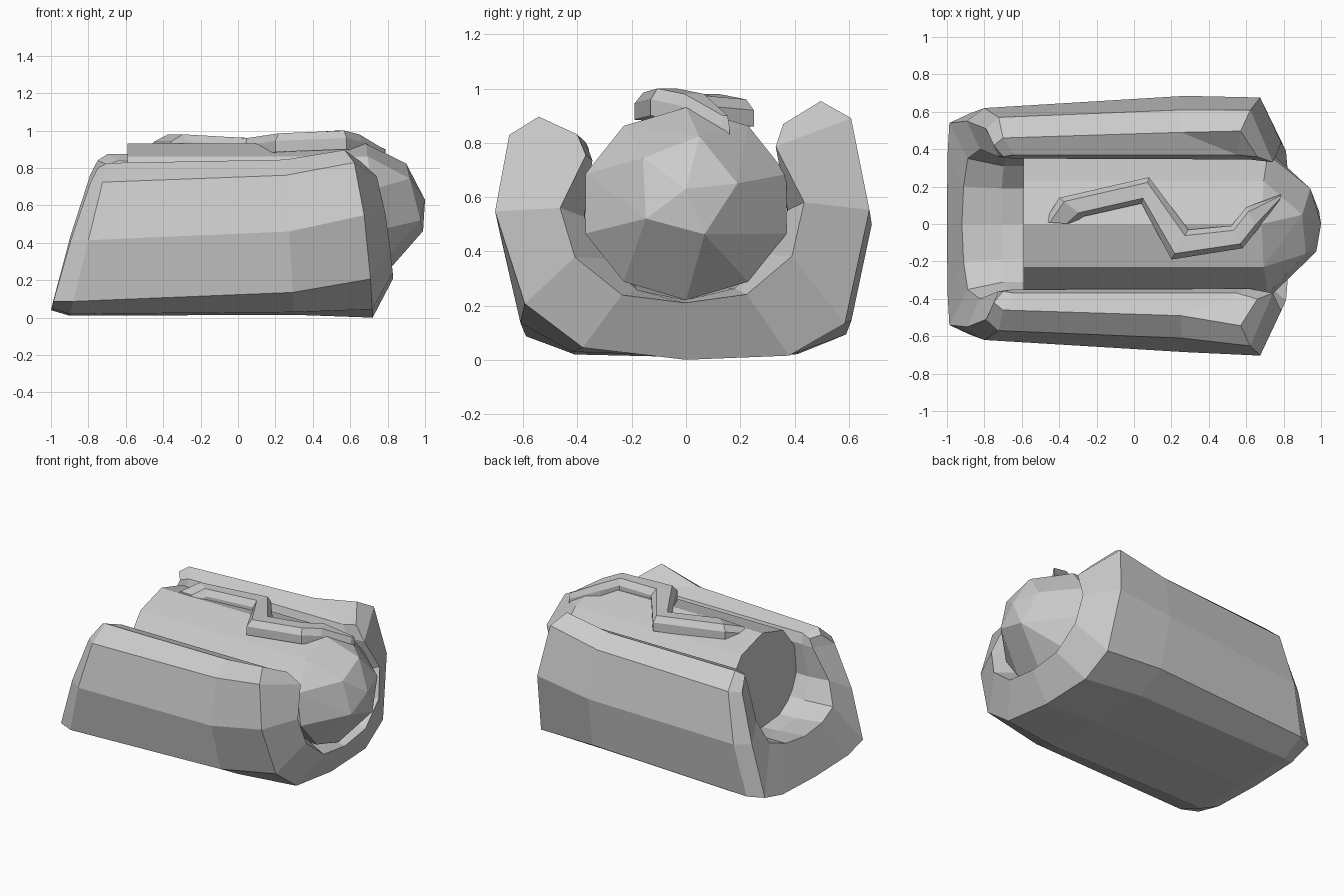
import bpy
import bmesh
import math

cube = bpy.data.objects.get("Cube")
if cube:
    bpy.data.objects.remove(cube, do_unlink=True)

grey = bpy.data.materials.new("plain_grey")
grey.use_nodes = True
colour = (0.6, 0.6, 0.6, 1)
grey.diffuse_color = colour
grey.node_tree.nodes["Principled BSDF"].inputs["Base Color"].default_value = colour


def finish(bm, name):
    """Turn a bmesh into a flat shaded object."""
    bmesh.ops.recalc_face_normals(bm, faces=bm.faces)
    mesh = bpy.data.meshes.new(name)
    bm.to_mesh(mesh)
    bm.free()
    mesh.materials.append(grey)
    obj = bpy.data.objects.new(name, mesh)
    bpy.context.collection.objects.link(obj)
    return obj


def u_section(bm, x_top, x_low, bulge, twist, half):
    """Mirror half a trough section, curve it in x and twist it slightly."""
    high, low = half[0][1], half[-1][1]
    full = [(y, z) for y, z in half] + [(-y, z) for y, z in half[-2::-1]]
    ring = []
    for y, z in full:
        t = max(0, (high - z) / (high - low)) ** bulge
        x = x_top + (x_low - x_top) * t
        lift = 0.06 * y * z - 0.3 * twist * y ** 3 * (1 - z) ** 2
        ring.append(bm.verts.new((x, y - 0.025 * twist * z, z + lift)))
    return ring


# Bun: a thick trough, lofted along the outside and back along the inside
inside = [(.37, .82), (.345, .75), (.375, .54), (.3, .38), (.18, .26), (0, .22)]
sections = [
    (-.7, -.9, 1, 0, [(.46, .85), (.57, .75), (.62, .43), (.59, .09), (.41, .02), (0, .01)]),
    (.25, .3, 1, 0, [(.49, .87), (.61, .79), (.685, .48), (.61, .14), (.42, .03), (0, .015)]),
    (.57, .72, .4, 1, [(.52, .925), (.63, .86), (.69, .55), (.59, .17), (.38, .03), (0, 0)]),
    (.66, .83, .35, 1, [(.38, .85), (.35, .77), (.45, .57), (.4, .38), (.23, .24), (0, .21)]),
    (.55, .7, .4, 0, inside),
    (-.64, -.71, 1, 0, [(.37, .82), (.35, .75), (.375, .52), (.31, .38), (.19, .3), (0, .28)]),
    (-.7, -.92, 1, 0, [(.36, .8), (.36, .74), (.4, .52), (.35, .37), (.2, .32), (0, .3)]),
    (-.75, -1, .8, 0, [(.42, .82), (.51, .74), (.55, .43), (.54, .09), (.36, .05), (0, .04)]),
]
bm = bmesh.new()
rings = [u_section(bm, *s) for s in sections]
for a, b in zip(rings, rings[1:] + rings[:1]):
    for i in range(len(a) - 1):
        bm.faces.new((a[i], a[i + 1], b[i + 1], b[i]))
# Upper faces of the two arms
for end in (0, -1):
    out_back, out_mid, out_front, lip, in_front, in_back, rim, tip = [r[end] for r in rings]
    bm.faces.new((out_front, lip, in_front))
    bm.faces.new((out_mid, out_front, in_front))
    bm.faces.new((out_back, out_mid, in_front, in_back))
    bm.faces.new((out_back, in_back, rim, tip))
finish(bm, "bun")

# Sausage: ten-sided body with a flat back and a faceted dome in front
bm = bmesh.new()


def circle(x, radius, count, centre, slant=0.0, start=90, widen=1.0):
    for i in range(count):
        a = math.radians(start + 360 * i / count)
        up = radius * math.sin(a)
        y = widen * radius * math.cos(a)
        bm.verts.new((x - slant * up, y, centre + up))


circle(-.59, .355, 10, .575, widen=1.1)
circle(.73, .355, 10, .575, slant=.13, widen=1.1)
circle(.945, .19, 5, .64, slant=.25, start=75)
bm.verts.new((1, 0, .63))
bmesh.ops.convex_hull(bm, input=bm.verts)
bmesh.ops.dissolve_limit(bm, angle_limit=math.radians(2), verts=bm.verts, edges=bm.edges)
finish(bm, "sausage")

# Sauce: a zigzag ribbon with a narrower top, from its two edges and its height
left = [(-.48, .01), (-.4, .14), (.08, .25), (.29, -.03), (.52, -.01), (.6, .09), (.79, .16)]
right = [(-.33, 0), (-.27, .04), (.04, .11), (.2, -.19), (.58, -.13), (.66, -.03), (.78, .13)]
heights = [.94, .98, .96, .985, 1, .98, .9]
bm = bmesh.new()
loops = []
for (lx, ly), (rx, ry), top in zip(left, right, heights):
    base = top - 0.1
    dx, dy = (rx - lx) * 0.2, (ry - ly) * 0.2
    corners = ((lx, ly, base), (lx, ly, top - 0.04), (lx + dx, ly + dy, top),
               (rx - dx, ry - dy, top), (rx, ry, top - 0.04), (rx, ry, base))
    loops.append([bm.verts.new(c) for c in corners])
for a, b in zip(loops, loops[1:]):
    for i in range(len(a)):
        j = (i + 1) % len(a)
        bm.faces.new((a[i], a[j], b[j], b[i]))
bm.faces.new(loops[0])
bm.faces.new(loops[-1])
finish(bm, "sauce")
